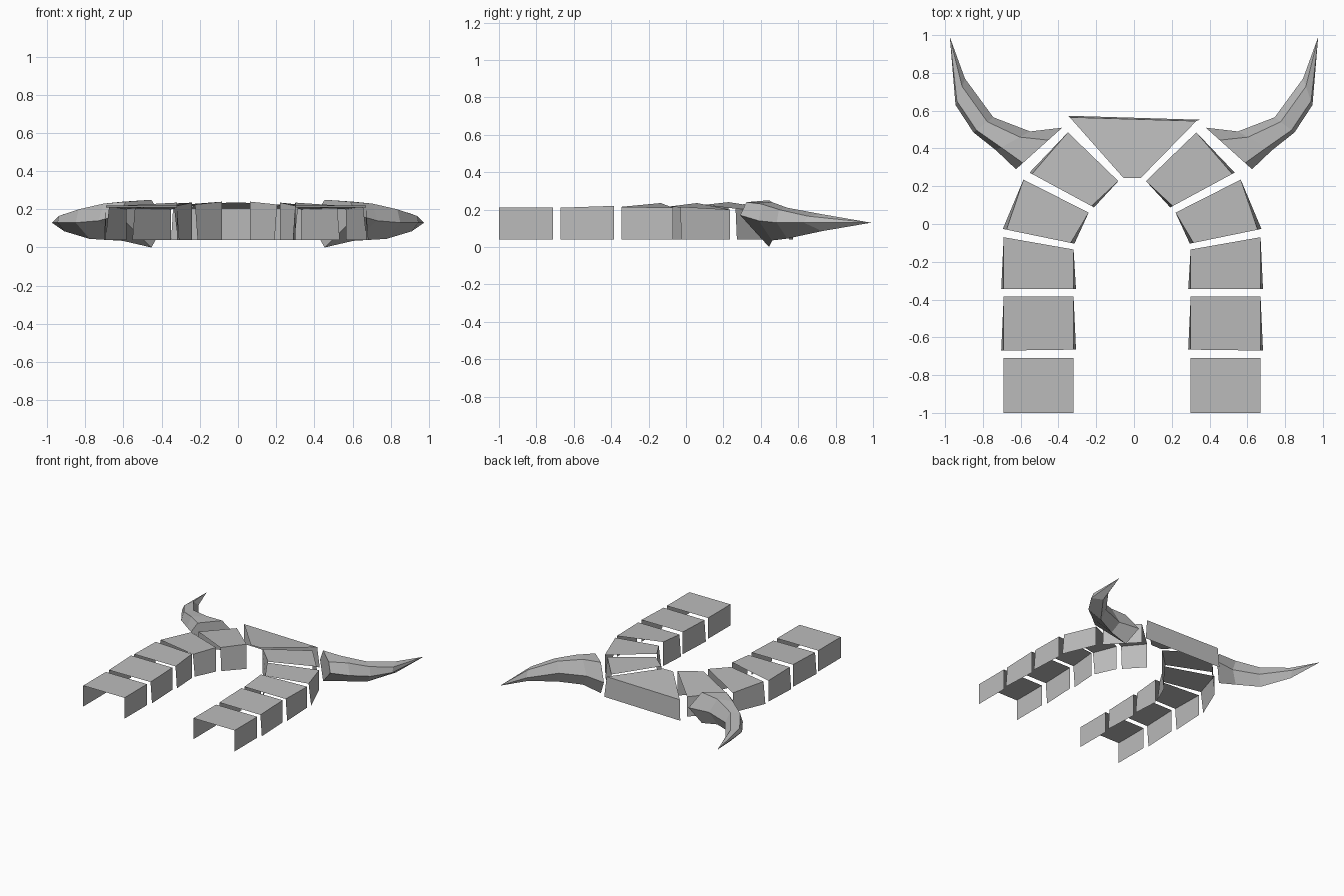
import bpy
from mathutils import Vector

if "Cube" in bpy.data.objects:
    bpy.data.objects.remove(bpy.data.objects["Cube"], do_unlink=True)

grey = bpy.data.materials.new("plain_grey")
grey.use_nodes = True
GREY = (0.5, 0.5, 0.5, 1)
grey.diffuse_color = GREY
grey.node_tree.nodes["Principled BSDF"].inputs["Base Color"].default_value = GREY

FLOOR = 0.04  # lower edge of every plate wall
AXIS = -0.01  # middle line of the arch


def make(name, verts, faces, side=1, axis=0.0):
    """Build a flat-shaded mesh, mirrored across the middle when side is -1."""
    mesh = bpy.data.meshes.new(name)
    points = [(axis + side * x, y, z) for x, y, z in verts]
    if side < 0:
        faces = [tuple(reversed(f)) for f in faces]
    mesh.from_pydata(points, [], faces)
    mesh.materials.append(grey)
    mesh.update()
    obj = bpy.data.objects.new(name, mesh)
    bpy.context.collection.objects.link(obj)
    return obj


def channel(name, corners, flare, side):
    """Open plate: a roof with an inner and an outer wall, flared at the front.
    Corners run inner front, outer front, outer back, inner back."""
    top = [Vector(c) for c in corners]
    across = (top[1] - top[0]).to_2d().normalized().to_3d() * flare
    shifts = (-across, across, Vector(), Vector())
    low = [t + s for t, s in zip(top, shifts)]
    for p in low:
        p.z = FLOOR
    faces = [(0, 1, 2, 3), (1, 5, 6, 2), (4, 0, 3, 7)]
    make(name, top + low, faces, side, AXIS)


def horn(name, rings, tip, side):
    """Five-sided tapering horn. Each ring: back xy, front xy, front z, top z, bottom z."""
    mid = tip[2]
    verts = []
    for back, front, front_z, top, bottom in rings:
        b, f = Vector(back), Vector(front)
        for share, z in ((0, mid), (0.3, top), (0.85, top - 0.01), (1, front_z), (0.3, bottom)):
            verts.append((*b.lerp(f, share), z))
    n = 5
    faces = [tuple(range(n))]
    for r in range(len(rings) - 1):
        for i in range(n):
            j = (i + 1) % n
            faces.append((r * n + j, r * n + i, r * n + n + i, r * n + n + j))
    last = len(verts) - n
    faces += [(last + (i + 1) % n, last + i, len(verts)) for i in range(n)]
    make(name, verts + [tip], faces, side)


# Arch plates from the leg ends up towards the middle
PLATES = [
    ("leg_end_plate", 0,
     [(.31, -1, .21), (.68, -1, .21), (.68, -.71, .21), (.31, -.71, .21)]),
    ("lower_leg_plate", .013,
     [(.31, -.665, .21), (.68, -.67, .21), (.68, -.385, .22), (.31, -.385, .22)]),
    ("upper_leg_plate", .013,
     [(.31, -.345, .215), (.68, -.345, .215), (.68, -.07, .21), (.31, -.135, .235)]),
    ("shoulder_plate", .02,
     [(.325, -.1, .215), (.665, -.03, .215), (.575, .235, .2), (.23, .06, .235)]),
    ("upper_arch_plate", .015,
     [(.215, .095, .225), (.53, .265, .205), (.34, .485, .2), (.073, .227, .24)]),
]

# Horn rings from the base outwards
RINGS = [
    ((.38, .51), (.625, .29), .17, .25, 0),
    ((.55, .49), (.73, .39), .14, .24, .035),
    ((.745, .565), (.85, .485), .13, .21, .045),
    ((.895, .77), (.945, .63), .13, .175, .085),
]

for side, label in ((1, "left"), (-1, "right")):
    for name, flare, corners in PLATES:
        channel(f"{label}_{name}", corners, flare, side)
    horn(f"{label}_horn", RINGS, (.975, .99, .13), side)

# Middle plate: sloping roof with a back wall, open at the front
make("middle_plate",
     [(-.045, .243, .235), (.045, .243, .235), (.34, .545, .205), (-.33, .565, .205),
      (.358, .552, FLOOR), (-.34, .573, FLOOR)],
     [(0, 1, 2, 3), (3, 2, 4, 5)], axis=AXIS)
